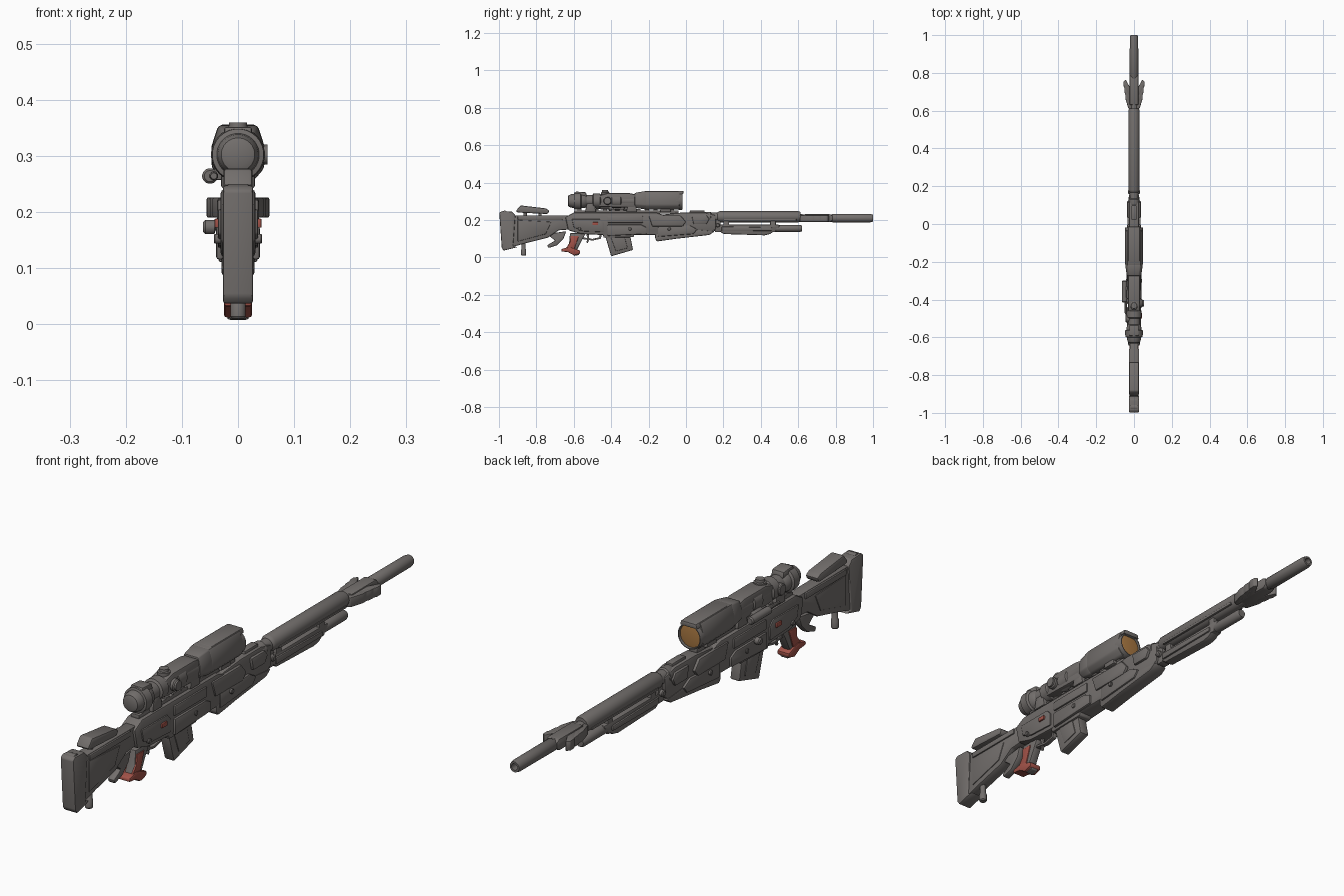
import bpy, bmesh, math
from mathutils import Vector


def material(name, rgb):
    m = bpy.data.materials.new(name)
    m.diffuse_color = (*rgb, 1)
    return m


GREY = material("gunmetal grey", (0.17, 0.157, 0.15))
RED = material("grip red", (0.36, 0.085, 0.065))
AMBER = material("lens amber", (0.40, 0.19, 0.055))


def finish(name, bm, mat, mirror=False, bevel=0.0):
    bmesh.ops.recalc_face_normals(bm, faces=bm.faces[:])
    if bevel:
        edges = [e for e in bm.edges if e.is_manifold and e.calc_face_angle(0) > 0.5]
        bmesh.ops.bevel(bm, geom=edges, offset=bevel, segments=2, profile=0.5,
                        affect='EDGES', clamp_overlap=True)
    if mirror:
        dup = bmesh.ops.duplicate(bm, geom=bm.verts[:] + bm.edges[:] + bm.faces[:])["geom"]
        for v in dup:
            if isinstance(v, bmesh.types.BMVert):
                v.co.x *= -1
        bmesh.ops.recalc_face_normals(bm, faces=bm.faces[:])
    me = bpy.data.meshes.new(name)
    bm.to_mesh(me)
    bm.free()
    me.materials.append(mat)
    ob = bpy.data.objects.new(name, me)
    bpy.context.collection.objects.link(ob)
    return ob


def prism(name, pts, lo, hi, axis='x', mat=GREY, mirror=False, bevel=0.005, shift=(0, 0), lo_scale=1.0):
    """Extrude a 2D outline between lo and hi. Outline axes: x->(y,z), y->(x,z), z->(x,y)."""
    place = {'x': lambda a, b, c: (c, a, b), 'y': lambda a, b, c: (a, c, b),
             'z': lambda a, b, c: (a, b, c)}[axis]
    ca, cb = sum(p[0] for p in pts) / len(pts), sum(p[1] for p in pts) / len(pts)
    bm = bmesh.new()
    bot = [bm.verts.new(place(ca + (a - ca) * lo_scale + shift[0],
                              cb + (b - cb) * lo_scale + shift[1], lo)) for a, b in pts]
    top = [bm.verts.new(place(a, b, hi)) for a, b in pts]
    bm.faces.new(bot)
    bm.faces.new(top)
    n = len(pts)
    for i in range(n):
        bm.faces.new((bot[i], bot[(i + 1) % n], top[(i + 1) % n], top[i]))
    return finish(name, bm, mat, mirror, bevel)


def side(name, pts, hw, **k):
    """Side profile (y,z), symmetric about x=0."""
    return prism(name, pts, -hw, hw, **k)


def plate(name, pts, x0, x1, **k):
    """Side profile on both flanks."""
    return prism(name, pts, x0, x1, mirror=True, **k)


def rect(y0, y1, z0, z1):
    return [(y0, z0), (y1, z0), (y1, z1), (y0, z1)]


def lathe(name, sec, c, axis='y', n=28, mat=GREY, mirror=False):
    """Revolve (position, radius) sections round an axis through c."""
    bm = bmesh.new()
    rings = []
    for p, r in sec:
        ring = []
        for i in range(n):
            t = 2 * math.pi * (i + .5) / n
            u, v = r * math.cos(t), r * math.sin(t)
            co = {'y': (c[0] + u, p, c[1] + v), 'x': (p, c[0] + u, c[1] + v),
                  'z': (c[0] + u, c[1] + v, p)}[axis]
            ring.append(bm.verts.new(co))
        rings.append(ring)
    for a, b in zip(rings, rings[1:]):
        for i in range(n):
            bm.faces.new((a[i], a[(i + 1) % n], b[(i + 1) % n], b[i]))
    bm.faces.new(rings[0])
    bm.faces.new(rings[-1])
    return finish(name, bm, mat, mirror)


# Stock, butt pad, cheek rest and monopod
side("stock", [(-.95, .225), (-.62, .225), (-.61, .15), (-.68, .145), (-.74, .105), (-.86, .075),
               (-.95, .05)], .022, bevel=.006)
side("butt_pad", [(-.998, .238), (-.985, .247), (-.93, .245), (-.912, .225), (-.925, .06), (-.90, .055),
                  (-.975, .036), (-.985, .05)], .027, bevel=.008)
plate("stock_panel", [(-.90, .2), (-.72, .19), (-.75, .125), (-.90, .085)], .018, .025, bevel=.003)
plate("stock_top_rail", rect(-.9, -.66, .2, .222), .016, .027, bevel=.004)
side("cheek_rest", [(-.91, .248), (-.885, .278), (-.75, .262), (-.73, .25), (-.74, .232), (-.90, .24)],
     .026, bevel=.009)
for i, y in enumerate((-.86, -.78)):
    lathe(f"cheek_post_{i}", [(.21, .009), (.25, .009)], (0, y), 'z', 12)
lathe("monopod", [(.01, .011), (.014, .014), (.04, .014), (.045, .011), (.1, .011)], (0, -.868), 'z', 16)
lathe("butt_cap", [(-.022, .01), (-.018, .018), (.018, .018), (.022, .01)], (-.97, .232), 'x', 16)

# Strut behind grip, grip, trigger
side("grip_strut", [(-.745, .125), (-.64, .14), (-.655, .1), (-.69, .065), (-.735, .05), (-.742, .065),
                    (-.70, .09)], .014, bevel=.005)
side("grip_core", [(-.62, .13), (-.535, .13), (-.56, .085), (-.585, .035), (-.65, .035), (-.625, .075)],
     .017, bevel=.006)
plate("grip_side_panel", [(-.618, .115), (-.572, .115), (-.597, .045), (-.645, .045), (-.62, .08)],
      .012, .021, mat=RED, bevel=.004)
side("grip_base", [(-.665, .046), (-.62, .055), (-.565, .036), (-.567, .02), (-.60, .011), (-.63, .028),
                   (-.667, .032)], .025, mat=RED, bevel=.005)
side("grip_heel", [(-.61, .03), (-.568, .03), (-.572, .013), (-.60, .008)], .015, bevel=.003)
side("trigger", [(-.535, .13), (-.52, .13), (-.517, .1), (-.525, .075), (-.533, .08), (-.526, .1)], .005,
     bevel=.002)
side("trigger_guard", [(-.57, .1), (-.5, .09), (-.455, .1), (-.45, .125), (-.46, .125), (-.465, .107),
                       (-.5, .099), (-.57, .11)], .009, bevel=.002)

# Receiver with side plates
side("receiver", [(-.645, .215), (-.60, .24), (-.16, .24), (-.1, .22), (-.1, .14), (-.16, .12), (-.45, .12),
                  (-.56, .125), (-.63, .145)], .031, bevel=.007)
plate("receiver_rear_plate", [(-.61, .205), (-.46, .205), (-.44, .185), (-.44, .135), (-.55, .14),
                              (-.6, .16)], .025, .036, bevel=.004)
plate("receiver_mid_plate", [(-.42, .175), (-.24, .175), (-.21, .16), (-.21, .125), (-.42, .115)],
      .025, .039, bevel=.005)
plate("ejection_cover", rect(-.42, -.23, .185, .222), .025, .037, bevel=.004)
plate("receiver_front_plate", [(-.2, .225), (-.03, .225), (0, .19), (-.02, .165), (-.18, .165)],
      .022, .037, bevel=.005)
prism("red_switch", rect(-.5, -.47, .172, .188), .033, .042, mat=RED, mirror=True, bevel=.002)
for i, y in enumerate((-.57, -.3, -.09)):
    lathe(f"receiver_pin_{i}", [(.03, .009), (.041, .009), (.043, .007)], (y, .152), 'x', 12, mirror=True)
lathe("bolt_handle", [(-.062, .009), (-.058, .013), (-.042, .013), (-.04, .006), (-.02, .006)],
      (-.35, .173), 'x', 16)

# Magazine
side("magazine", [(-.435, .125), (-.30, .125), (-.283, .04), (-.40, .006)], .02, bevel=.006)
plate("magazine_rib", [(-.405, .115), (-.33, .115), (-.312, .05), (-.375, .033)], .016, .023, bevel=.003)
side("magazine_well", [(-.45, .14), (-.27, .14), (-.28, .108), (-.44, .105)], .028, bevel=.005)

# Handguard and front lug
side("handguard", [(-.165, .225), (-.02, .24), (.1, .24), (.16, .225), (.16, .15), (.12, .125), (-.12, .125)],
     .026, bevel=.007)
side("handguard_belly", [(-.165, .135), (.05, .15), (.155, .14), (.125, .12), (-.05, .1), (-.155, .085),
                         (-.165, .1)], .029, bevel=.006)
plate("handguard_panel", [(-.15, .165), (.02, .172), (.06, .15), (.04, .125), (-.15, .11)], .02, .035,
      bevel=.005)
plate("handguard_clip", [(.03, .225), (.11, .225), (.125, .205), (.11, .178), (.04, .178)], .02, .036,
      bevel=.005)
side("front_top_block", rect(.02, .1, .225, .25), .014, bevel=.004)
lathe("barrel_nut", [(.09, .024), (.1, .029), (.13, .029), (.135, .024), (.18, .024)], (0, .215))

# Barrel, shroud and muzzle
lathe("barrel_shroud", [(.165, .02), (.17, .026), (.18, .03), (.6, .03), (.612, .026), (.612, .018)], (0, .217))
lathe("barrel", [(.1, .02), (.62, .021), (.65, .019), (.78, .02), (.785, .023), (.985, .0225), (1.0, .019),
                 (1.0, .012), (.96, .012)], (0, .21))
plate("shroud_side_rail", rect(.2, .59, .197, .206), .02, .03, bevel=.002)
side("brake_core", [(.63, .19), (.77, .188), (.785, .2), (.785, .222), (.77, .231), (.63, .231)], .024,
     bevel=.006)
for i in range(3):
    y = .765 - i * .034
    prism(f"brake_fin_{i}", [(.012, y - .06), (.044 - i * .003, y), (.056 - i * .005, y - .012),
                             (.055 - i * .005, y - .035), (.03, y - .085), (.012, y - .09)], .19, .226,
          axis='z', mirror=True, bevel=.003)

# Folded support under the barrel
lathe("under_tube", [(.15, .015), (.46, .016), (.47, .019), (.61, .019), (.62, .015)], (0, .155))
side("under_rail", [(.18, .175), (.5, .175), (.5, .16), (.45, .125), (.42, .118), (.2, .125), (.18, .14)], .019,
     bevel=.006)
plate("folded_leg", [(.19, .165), (.46, .16), (.46, .142), (.19, .14)], .015, .025, bevel=.004)
for i, y in enumerate((.155, .2, .45)):
    side(f"barrel_clamp_{i}", rect(y, y + .03, .135, .21), .018, bevel=.004)
lathe("pivot", [(-.031, .008), (-.028, .012), (.028, .012), (.031, .008)], (.17, .172), 'x', 16)

# Scope rail and mounts
side("scope_rail", rect(-.6, -.04, .235, .252), .017, bevel=.003)
for i in range(12):
    side(f"rail_tooth_{i}", rect(-.58 + i * .045, -.558 + i * .045, .25, .258), .018, bevel=.002)
for i, y in enumerate((-.54, -.32, -.14)):
    side(f"scope_mount_{i}", [(y, .242), (y + .06, .242), (y + .05, .29), (y + .01, .29)], .03, bevel=.005)

# Scope: eyepiece, tube, turrets, hooded objective
Z = .302
lathe("eyepiece", [(-.632, .02), (-.628, .03), (-.615, .036), (-.6, .038), (-.598, .046), (-.565, .048),
                   (-.56, .04), (-.54, .038), (-.53, .03)], (0, Z))
lathe("scope_tube", [(-.55, .032), (-.5, .032), (-.495, .04), (-.46, .04), (-.455, .033), (-.4, .033),
                     (-.395, .039), (-.35, .039), (-.345, .034), (-.28, .034), (-.22, .045)], (0, Z))
side("scope_body", [(-.47, .27), (-.27, .265), (-.26, .335), (-.3, .343), (-.42, .343), (-.47, .33)], .032,
     bevel=.008)
side("eyepiece_block", [(-.6, .325), (-.53, .325), (-.535, .348), (-.59, .352)], .025, bevel=.005)
lathe("top_turret", [(.33, .022), (.348, .022), (.35, .017), (.359, .016)], (0, -.432), 'z', 20)
lathe("side_turret", [(.02, .022), (.042, .022), (.046, .018), (.053, .018)], (-.42, Z), 'x', 20)
lathe("left_turret", [(-.045, .018), (-.042, .021), (-.02, .021)], (-.5, Z), 'x', 20)
lathe("side_sight_tube", [(-.415, .01), (-.41, .014), (-.305, .014), (-.3, .01)], (-.05, .264), n=16)
lathe("side_sight_cable", [(-.48, .006), (-.41, .008)], (-.043, .264), n=10)
prism("side_sight_arm", [(-.05, .257), (-.02, .257), (-.02, .285), (-.045, .275)], -.39, -.33, axis='y',
      bevel=.003)
hood = [(-.028, .256), (.028, .256), (.047, .278), (.047, .318), (.035, .355), (-.035, .355), (-.047, .318),
        (-.047, .278)]
prism("objective_hood", hood, -.22, -.034, axis='y', bevel=.007)
prism("hood_rear_taper", hood, -.275, -.215, axis='y', bevel=.005, lo_scale=.8)
prism("hood_brow", [(-.036, .338), (.036, .338), (.031, .356), (-.031, .356)], -.2, -.014, axis='y', bevel=.004)
lathe("objective_rim", [(-.06, .047), (-.022, .048), (-.018, .046), (-.018, .043), (-.03, .042)], (0, Z), n=36)
lathe("objective_lens", [(-.033, .042), (-.027, .042), (-.025, .03)], (0, Z), n=36, mat=AMBER)

# Smooth shading with sharp edges kept
for ob in bpy.context.collection.objects:
    ob.select_set(True)
    bpy.context.view_layer.objects.active = ob
bpy.ops.object.shade_smooth_by_angle(angle=math.radians(35))
